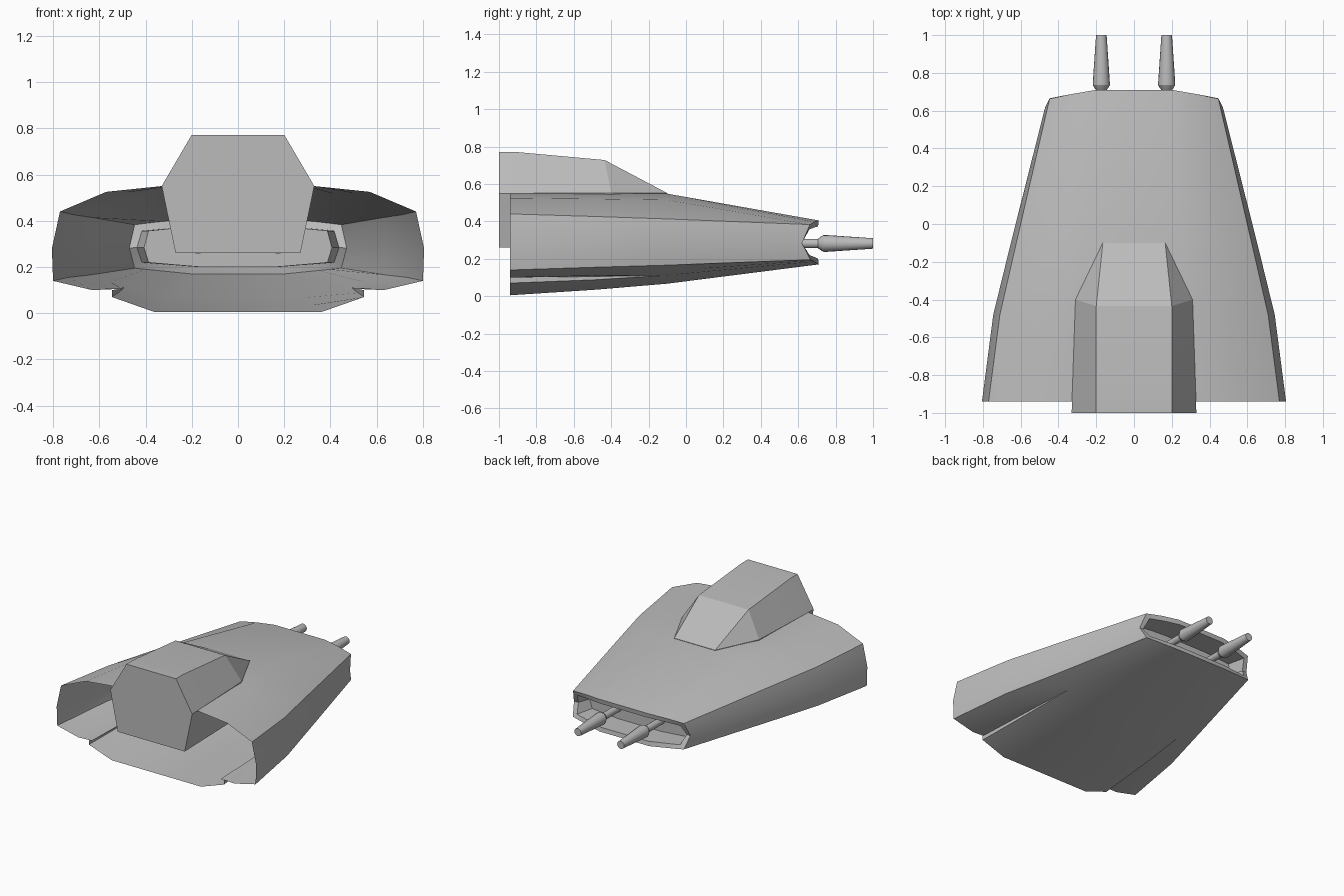
import bpy, bmesh, math
from mathutils import Vector

if "Cube" in bpy.data.objects:
    bpy.data.objects.remove(bpy.data.objects["Cube"])

grey = bpy.data.materials.new("plain_grey")
grey.use_nodes = True
colour = (0.5, 0.5, 0.5, 1)
grey.diffuse_color = colour
grey.node_tree.nodes["Principled BSDF"].inputs["Base Color"].default_value = colour


def loft(name, rings, cap_start=True, cap_end=True, angle=30):
    """Skin closed rings of equal length into one object."""
    bm = bmesh.new()
    loops = [[bm.verts.new(p) for p in ring] for ring in rings]
    n = len(loops[0])
    for a, b in zip(loops, loops[1:]):
        for i in range(n):
            j = (i + 1) % n
            bm.faces.new((a[i], a[j], b[j], b[i]))
    if cap_start:
        bm.faces.new(loops[0])
    if cap_end:
        bm.faces.new(loops[-1])
    bmesh.ops.remove_doubles(bm, verts=bm.verts, dist=0.0005)
    bmesh.ops.recalc_face_normals(bm, faces=bm.faces)
    mesh = bpy.data.meshes.new(name)
    bm.to_mesh(mesh)
    bm.free()
    mesh.materials.append(grey)
    obj = bpy.data.objects.new(name, mesh)
    bpy.context.collection.objects.link(obj)
    bpy.ops.object.select_all(action="DESELECT")
    obj.select_set(True)
    bpy.context.view_layer.objects.active = obj
    bpy.ops.object.shade_smooth_by_angle(angle=math.radians(angle))
    return obj


def mirrored(half):
    """Complete a ring from its left half."""
    return half + [(-x, y, z) for x, y, z in reversed(half)]


def section(y, pts):
    return mirrored([(x, y, z) for x, z in pts])


# Hull stations: roof, shoulder, flank, flap, groove, keel
nose = section(-0.94, [(.33, .55), (.57, .525), (.77, .44), (.805, .28), (.80, .14),
                       (.63, .10), (.52, .105), (.545, .10), (.545, .07), (.36, .005)])
front = section(-0.48, [(.29, .55), (.50, .52), (.71, .426), (.745, .28), (.733, .155),
                        (.58, .11), (.505, .107), (.518, .105), (.518, .088), (.32, .035)])
middle = section(-0.1, [(.25, .548), (.42, .515), (.623, .413), (.652, .28), (.637, .166),
                        (.55, .135), (.49, .112), (.49, .112), (.49, .112), (.28, .067)])

# Swept, notched tail edge
tail_half = [(.20, .71, .405), (.33, .688, .397), (.447, .663, .383), (.47, .62, .283),
             (.447, .665, .195), (.40, .675, .19), (.35, .684, .185), (.35, .684, .185),
             (.35, .684, .185), (.20, .71, .17)]
# Inset rim, then a recess closed by a bulkhead
rim_half = [(x * .93, y - .004, .285 + (z - .285) * .73) for x, y, z in tail_half]
back_half = [(x * .93, .53, z) for x, y, z in rim_half]
loft("hull", [nose, front, middle] + [mirrored(h) for h in (tail_half, rim_half, back_half)],
     cap_start=False)

# Faceted cabin: roof corner, side corner, lower corner
cabin = [
    [(.20, -1, .772), (.33, -1, .55), (.27, -1, .26)],
    [(.20, -.92, .772), (.328, -.92, .55), (.268, -.92, .26)],
    [(.20, -.435, .728), (.31, -.40, .552), (.255, -.43, .26)],
    [(.165, -.10, .551), (.165, -.10, .551), (.165, -.12, .26)],
]
loft("cabin", [mirrored(h) for h in cabin], angle=10)

# Twin tail barrels
barrel = [(.52, .025), (.705, .025), (.72, .036), (.735, .045), (.75, .045), (1, .028)]
for side, x in (("left", .173), ("right", -.173)):
    rings = []
    for y, r in barrel:
        turns = [2 * math.pi * i / 16 for i in range(16)]
        rings.append([Vector((x + r * math.cos(t), y, .282 + r * math.sin(t))) for t in turns])
    loft(side + "_barrel", rings)
